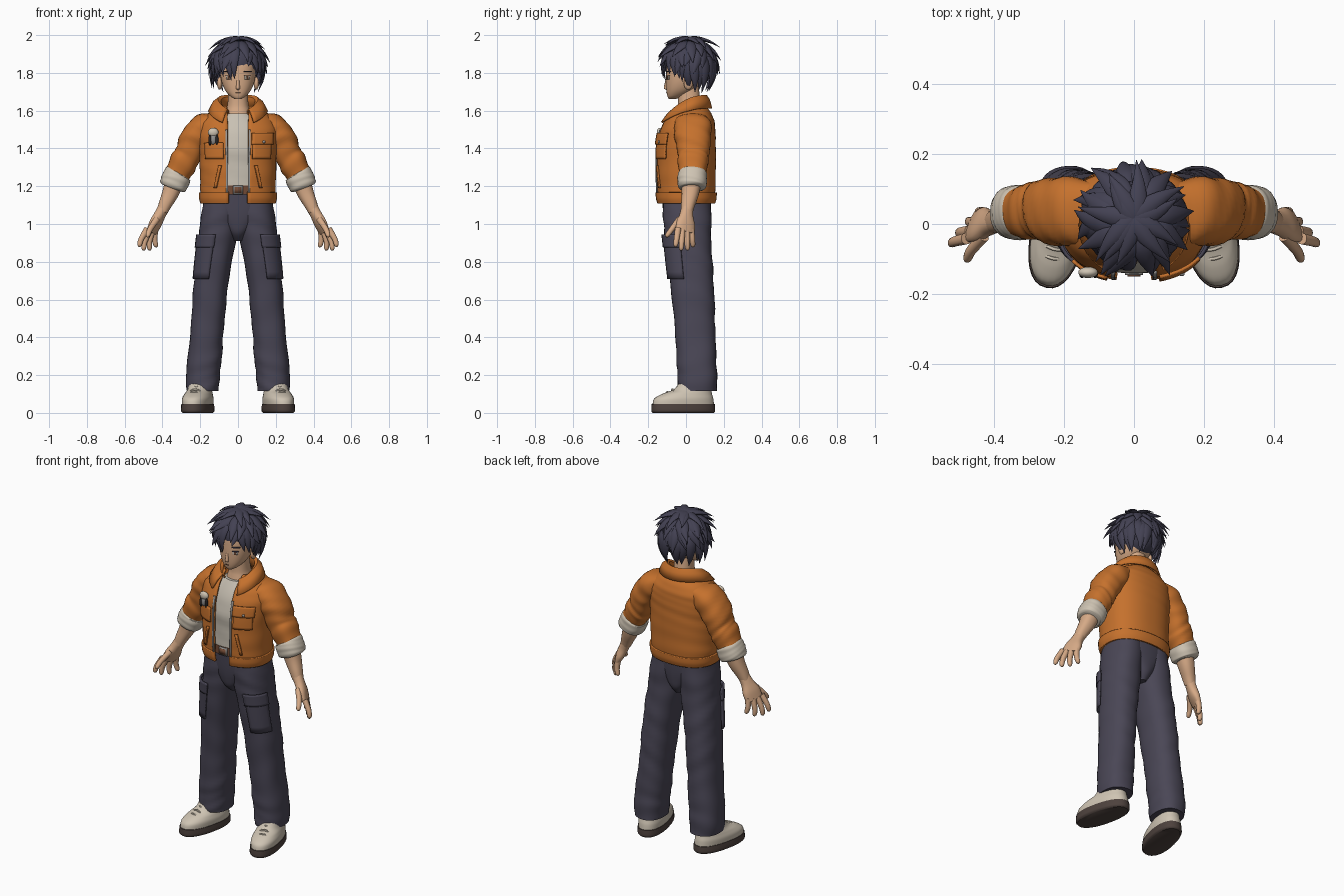
import bpy, bmesh, math, random
from mathutils import Vector

random.seed(4)
cube = bpy.data.objects.get("Cube")
if cube:
    bpy.data.objects.remove(cube)

POWER = 2.3
made = []


def material(name, r, g, b):
    m = bpy.data.materials.new(name)
    m.use_nodes = True
    m.diffuse_color = (r, g, b, 1)
    m.node_tree.nodes["Principled BSDF"].inputs["Base Color"].default_value = (r, g, b, 1)
    return m


orange = material("orange cloth", 0.56, 0.165, 0.026)
navy = material("navy cloth", 0.068, 0.062, 0.092)
hair_mat = material("dark hair", 0.056, 0.053, 0.086)
skin = material("skin", 0.67, 0.40, 0.24)
cream = material("cream", 0.62, 0.55, 0.45)
shirt_mat = material("off white", 0.58, 0.53, 0.45)
sole_mat = material("sole brown", 0.075, 0.054, 0.047)
leather = material("leather brown", 0.17, 0.07, 0.036)
metal = material("grey metal", 0.3, 0.29, 0.28)
black = material("soft black", 0.02, 0.018, 0.02)


def finish(name, bm, mat, mirror=False, thick=0, offset=0):
    me = bpy.data.meshes.new(name)
    bm.to_mesh(me)
    bm.free()
    me.materials.append(mat)
    ob = bpy.data.objects.new(name, me)
    bpy.context.collection.objects.link(ob)
    if thick:
        m = ob.modifiers.new("thickness", "SOLIDIFY")
        m.thickness, m.offset = thick, offset
    if mirror:
        ob.modifiers.new("mirror", "MIRROR").use_mirror_merge = False
    made.append(ob)
    return ob


def grid(bm, rows, closed=False, caps=False):
    vs = [[bm.verts.new(p) for p in row] for row in rows]
    n = len(rows[0])
    for a, b in zip(vs, vs[1:]):
        for j in range(n if closed else n - 1):
            k = (j + 1) % n
            bm.faces.new((a[j], a[k], b[k], b[j]))
    if caps:
        bm.faces.new(vs[0][::-1])
        bm.faces.new(vs[-1])


def resample(st, k=6):
    # smooth curve through stations (x, y, z, rx, ry, gap)
    out = []
    for i in range(len(st) - 1):
        a, b, c, d = st[max(i - 1, 0)], st[i], st[i + 1], st[min(i + 2, len(st) - 1)]
        for j in range(k):
            t = j / k
            out.append([q + 0.5 * t * (r - p + t * (2*p - 5*q + 4*r - s + t * (3*(q - r) + s - p)))
                        for p, q, r, s in zip(a, b, c, d)])
    return out + [list(st[-1])]


def sp(v):
    return math.copysign(abs(v) ** (2 / POWER), v)


def tube(bm, st, n=32, level=False, ref=(0, 1, 0), ripple=0, k=6):
    # level keeps every section horizontal, otherwise sections follow the path
    pts = resample(st, k)
    rows = []
    for i, s in enumerate(pts):
        t = Vector((0, 0, 1))
        if not level:
            t = (Vector(pts[min(i + 1, len(pts) - 1)][:3]) - Vector(pts[max(i - 1, 0)][:3])).normalized()
        u = Vector(ref).cross(t).normalized()
        v = t.cross(u)
        gap = s[5] if len(s) > 5 else 0
        a0 = math.asin((gap / s[3]) ** (POWER / 2)) if gap else 0
        row = []
        for j in range(n):
            a = a0 + (2*math.pi - 2*a0) * j / (n - 1 if gap else n)
            f = 1 + ripple * math.sin(i * 0.8 + 3 * math.sin(a + i * 0.13)) * math.cos(i * 0.31 + a)
            row.append(Vector(s[:3]) + u * (s[3] * f * sp(math.sin(a))) - v * (s[4] * f * sp(math.cos(a))))
        rows.append(row)
    open_front = len(st[0]) > 5
    grid(bm, rows, not open_front, not open_front)


def part(name, st, mat, mirror=False, thick=0, **kw):
    bm = bmesh.new()
    tube(bm, st, **kw)
    return finish(name, bm, mat, mirror, thick, -1)


def on_surface(st, z, deg, out):
    pts = resample(st)
    for p, q in zip(pts, pts[1:]):
        if p[2] <= z <= q[2]:
            break
    t = (z - p[2]) / (q[2] - p[2])
    x, y, _, rx, ry = [a + (b - a) * t for a, b in zip(p[:5], q[:5])]
    a = math.radians(deg)
    return Vector((x + (rx + out) * sp(math.sin(a)), y - (ry + out) * sp(math.cos(a)), z))


def patch(name, st, a0, a1, z0, z1, mat, out=0.004, mirror=False, skew=0):
    # thin plate that follows a lofted surface; angles run from the front to the left
    bm = bmesh.new()
    grid(bm, [[on_surface(st, z0 + (z1 - z0) * i / 6, a0 + (a1 - a0) * j / 8 + skew * i / 6, out)
               for j in range(9)] for i in range(7)])
    return finish(name, bm, mat, mirror, min(out * 2, 0.0095))


def ball(name, c, r, mat, mirror=False):
    bm = bmesh.new()
    bmesh.ops.create_uvsphere(bm, u_segments=24, v_segments=14, radius=1)
    for v in bm.verts:
        v.co = Vector([v.co[i] * r[i] + c[i] for i in range(3)])
    return finish(name, bm, mat, mirror)


# Trousers
leg = [(.187, .06, .115, .084, .104), (.186, .06, .2, .09, .106), (.176, .055, .3, .091, .105),
       (.163, .047, .45, .088, .108), (.15, .038, .6, .09, .113), (.135, .025, .75, .094, .118),
       (.113, .013, .9, .1, .122), (.098, .006, 1.02, .1, .127), (.088, .005, 1.14, .095, .125)]
part("trouser_legs", leg, navy, True, level=True, ripple=.03)
part("trouser_hips", [(0, .016, .91, .03, .075), (0, .01, .95, .06, .108), (0, .007, 1.0, .11, .12),
                      (0, .005, 1.07, .175, .127), (0, .003, 1.18, .183, .131)], navy, level=True)
patch("cargo_pockets", leg, 6, 74, .71, .93, navy, .007, True)
patch("cargo_flaps", leg, 4, 76, .875, .945, navy, .012, True)
part("belt", [(0, 0, 1.155, .184, .138), (0, 0, 1.205, .184, .138)], leather, level=True)
for nm, hw, hh, mt, y in (("belt_buckle", .026, .023, metal, -.141), ("buckle_centre", .019, .016, leather, -.145)):
    bm = bmesh.new()
    grid(bm, [[(x, y, 1.18 + z) for x in (-hw, hw)] for z in (-hh, hh)])
    finish(nm, bm, mt, thick=.009)


# Shoes, turned slightly outward
def turned(ob, deg=13):
    a, px = math.radians(deg), .21
    for v in ob.data.vertices:
        x, y = v.co.x - px, v.co.y
        v.co.x = px + x * math.cos(a) - y * math.sin(a)
        v.co.y = x * math.sin(a) + y * math.cos(a)


turned(part("shoe_soles", [(.21, -.015, 0, .07, .164), (.21, -.015, .012, .079, .172),
                           (.21, -.015, .046, .077, .17)], sole_mat, True, level=True))
shoe = [(.21, -.015, .042, .074, .166), (.21, -.012, .075, .075, .159), (.21, .005, .1, .068, .135),
        (.21, .035, .125, .06, .1), (.21, .052, .17, .055, .08)]
turned(part("shoe_uppers", shoe, cream, True, level=True))
for i in range(3):
    y, z = -.095 + .027 * i, .112 + .013 * i
    turned(part("shoe_lace_%d" % (i + 1), [(.175, y, z - .016, .005, .005), (.21, y - .006, z, .005, .005),
                                           (.245, y, z - .016, .005, .005)], cream, True, n=8, ref=(0, 0, 1)))

# Shirt and neck
part("shirt", [(0, 0, 1.17, .165, .133), (0, 0, 1.3, .165, .136), (0, 0, 1.42, .17, .137),
               (0, .012, 1.52, .14, .12), (0, .018, 1.585, .075, .086)], shirt_mat, level=True, ripple=.02)
part("neck", [(0, .02, 1.54, .085, .084), (0, .02, 1.6, .064, .068), (0, .018, 1.64, .055, .06),
              (0, .012, 1.73, .05, .055)], skin, level=True)

# Jacket shell, open at the front
jacket = [(0, 0, 1.13, .195, .152, .055), (0, 0, 1.2, .2, .157, .055), (0, 0, 1.3, .203, .158, .055),
          (0, .001, 1.4, .207, .157, .055), (0, .006, 1.48, .212, .15, .055), (0, .015, 1.54, .2, .136, .055),
          (0, .022, 1.59, .15, .11, .058), (0, .025, 1.625, .088, .08, .06)]
part("jacket_body", jacket, orange, thick=.012, n=64, level=True, ripple=.01)
part("jacket_hem", [(0, 0, 1.108, .199, .154, .05), (0, 0, 1.135, .206, .162, .05),
                    (0, 0, 1.168, .207, .163, .05)], orange, thick=.014, n=64, level=True)
patch("zip_edges", jacket, 12.2, 15, 1.14, 1.5, metal, .003, True)
patch("chest_pockets", jacket, 18, 52, 1.345, 1.43, orange, .007, True)
patch("left_pocket_flap", jacket, 16, 54, 1.42, 1.482, orange, .012)
patch("welt_pockets", jacket, 30, 35, 1.19, 1.31, orange, .007, True, skew=-9)
ball("flap_button", on_surface(jacket, 1.435, 34, .017), (.008, .006, .008), metal)

# Folded collar with pointed front tips
bm = bmesh.new()
rows = [[], [], [], [], []]
for j in range(41):
    a = .5 + (2 * math.pi - 1) * j / 40
    s, c = math.sin(a), math.cos(a)
    f = (1 + c) / 2
    top = 1.678 - .085 * f ** 2.5
    low = 1.612 - .09 * f ** 3
    ry = .172 if c > 0 else .112
    for row, (wx, wy, z) in zip(rows, ((.13 + .045 * f, ry, low),
                                       (.117 + .025 * f, .1 + .55 * (ry - .112), (low + top) / 2 + .012),
                                       (.09 + .03 * f, .087 + .02 * f, top), (.078 + .03 * f, .075 + .02 * f, top - .008),
                                       (.072 + .03 * f, .07, top - .055))):
        row.append((wx * s, .022 - wy * c, z))
grid(bm, rows)
finish("jacket_collar", bm, orange, thick=.01)

# Sleeves, cuffs, arms
part("jacket_sleeves", [(.12, .03, 1.535, .058, .09), (.185, .036, 1.505, .076, .1), (.236, .038, 1.44, .076, .093),
                        (.264, .038, 1.37, .071, .084), (.293, .036, 1.32, .074, .08),
                        (.323, .034, 1.255, .066, .07)], orange, True, ripple=.05)
part("sleeve_cuffs", [(.312, .034, 1.272, .063, .066), (.318, .034, 1.262, .074, .077), (.332, .033, 1.23, .076, .078),
                      (.345, .032, 1.2, .072, .074), (.349, .032, 1.19, .058, .06)], cream, True, ripple=.02)
part("forearms", [(.33, .03, 1.24, .052, .055), (.357, .023, 1.165, .044, .046), (.385, .011, 1.105, .035, .037),
                  (.402, .004, 1.065, .029, .031)], skin, True)

# Hands, palms facing forward and inward
bm = bmesh.new()
tube(bm, [(.394, .007, 1.085, .029, .032), (.415, .002, 1.045, .028, .037), (.438, -.002, 1.0, .026, .053),
          (.459, -.004, .955, .017, .052)], n=20, ref=(-.45, .9, 0))
for base, tip in (((.48, -.042, .975), (.526, -.056, .88)), ((.469, -.02, .965), (.503, -.026, .86)),
                  ((.454, .004, .963), (.47, .008, .86)), ((.438, .028, .97), (.434, .038, .877)),
                  ((.43, -.035, 1.025), (.482, -.106, .932))):
    b, t = Vector(base), Vector(tip)
    m = b.lerp(t, .55) + Vector((.006, 0, 0))
    tube(bm, [(*b, .0165, .0165), (*m, .0145, .0145), (*b.lerp(t, .9), .012, .012), (*t, .004, .004)], n=12, k=4)
finish("hands", bm, skin, True)

# Head and face
head = [(0, -.072, 1.662, .018, .02), (0, -.056, 1.678, .043, .043), (0, -.032, 1.708, .068, .072),
        (0, -.012, 1.75, .086, .094), (0, 0, 1.8, .095, .105), (0, .01, 1.86, .097, .108), (0, .012, 1.93, .07, .08)]
part("head", head, skin, level=True)
part("nose", [(0, -.1, 1.775, .006, .005), (0, -.103, 1.74, .009, .011), (0, -.1, 1.718, .011, .017),
              (0, -.096, 1.71, .007, .008)], skin, n=12, level=True)
ball("ears", (.097, .012, 1.745), (.014, .024, .034), skin, True)
patch("eye_whites", head, 19, 38, 1.766, 1.784, shirt_mat, .002, True)
patch("irises", head, 25, 32, 1.766, 1.784, leather, .003, True)
patch("eyelids", head, 17, 40, 1.783, 1.787, hair_mat, .004, True)
patch("brows", head, 15, 42, 1.806, 1.811, hair_mat, .004, True, skew=2)
patch("mouth", head, -9, 9, 1.693, 1.695, leather, .002)

# Hair: a cap with swept, pointed locks
ball("hair_cap", (0, .026, 1.85), (.118, .13, .122), hair_mat)
bm = bmesh.new()


def lock(az, p0, p1, out, w, twist=0.0):
    st = []
    for i, wide in enumerate((.55, 1, .9, .52, .03)):
        t = i / 4
        p, a = math.radians(p0 + (p1 - p0) * t), math.radians(az + twist * t)
        r = 1 + (out - 1) * t * t
        d = Vector((math.sin(p) * math.sin(a), -math.sin(p) * math.cos(a), math.cos(p)))
        if i == 2:
            ref = d
        st.append((.128 * r * d.x, .017 + .132 * r * d.y, 1.847 + .13 * r * d.z, w * wide, w * wide * .45))
    tube(bm, st, n=8, ref=ref, k=3)


def jit(v):
    return random.uniform(-v, v)


for count, p0, p1, out, w in ((11, -14, 60, 1.38, .029), (15, 26, 84, 1.38, .029), (19, 50, 103, 1.27, .028)):
    for i in range(count):
        az = (360 * i / count + jit(8)) % 360
        # a parting leaves a sliver of forehead bare
        if not (p0 == 50 and az < 28):
            lock(az, p0, p1 + jit(9), out + jit(.1), w, jit(24))
for i in range(14):
    lock(86 + 188 * i / 13 + jit(5), 72, 138 + jit(9), 1.38 + jit(.1), .03, jit(12))
for az, end, tw in ((-78, 126, 8), (-62, 118, 10), (-44, 116, 10), (-28, 124, 12), (-12, 120, 4),
                    (32, 110, 14), (46, 116, 12), (60, 120, 8), (78, 127, -5)):
    lock(az, 38, end, 1.2, .03, tw)
finish("hair_locks", bm, hair_mat)

# Small charm hanging on the right chest pocket
c = on_surface(jacket, 1.45, -33, .012)
ball("charm_head", c + Vector((0, 0, .035)), (.028, .016, .024), cream)
ball("charm_body", c, (.02, .014, .03), metal)
for i, dx in enumerate((-.017, .02)):
    ball("charm_arm_%d" % (i + 1), c + Vector((dx, -.006, -.006)), (.008, .01, .03), black)

# Smooth shading that keeps hard edges
bpy.ops.object.select_all(action="DESELECT")
for ob in made:
    ob.select_set(True)
bpy.context.view_layer.objects.active = made[0]
bpy.ops.object.shade_smooth_by_angle(angle=math.radians(45))
